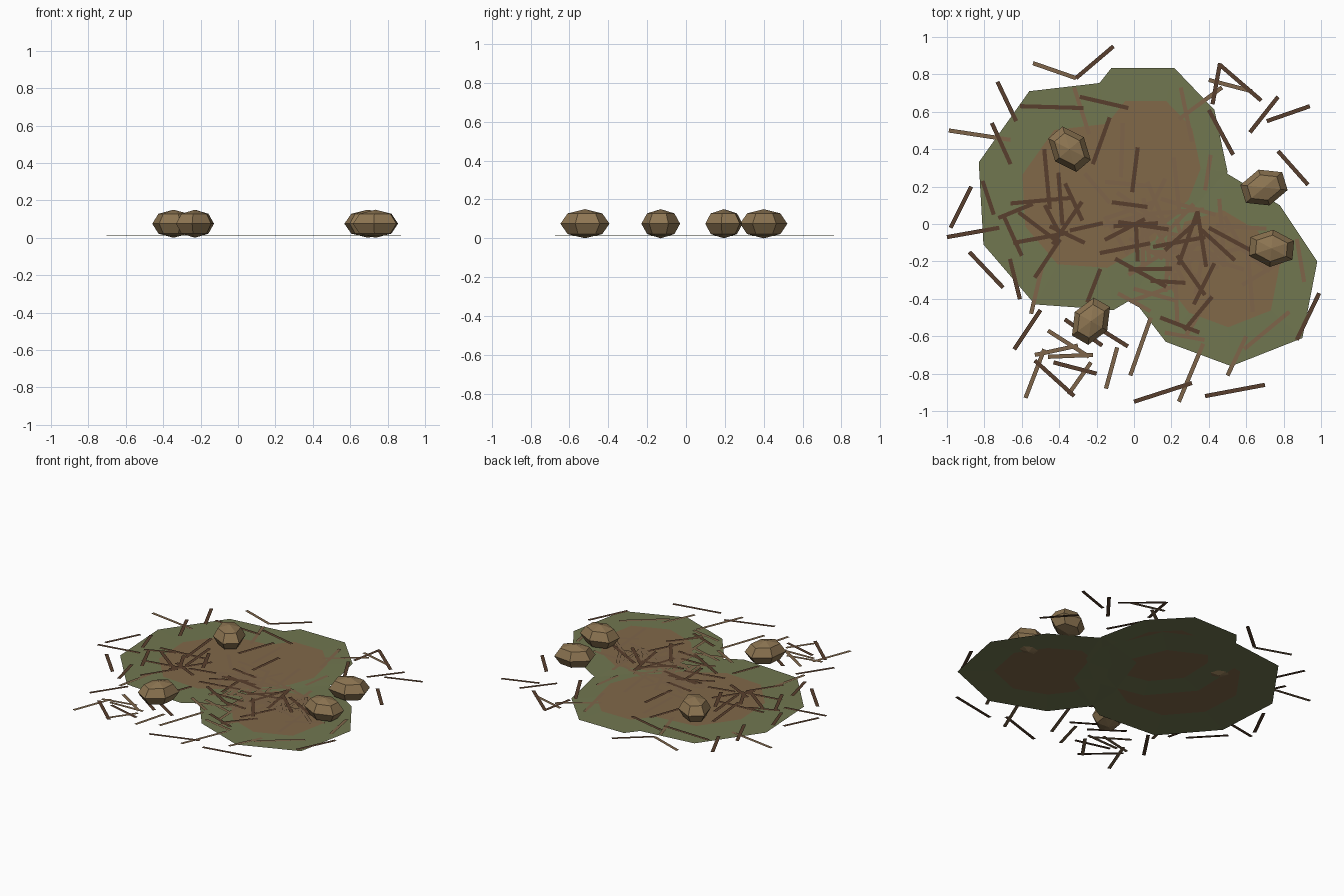
import bpy, bmesh, math, random
from mathutils import Matrix

if "Cube" in bpy.data.objects:
    bpy.data.objects.remove(bpy.data.objects["Cube"])

random.seed(7)


def material(name, rgb):
    m = bpy.data.materials.new(name)
    lin = [((c / 255 + 0.055) / 1.055) ** 2.4 for c in rgb]
    m.diffuse_color = (*lin, 1)
    m.use_nodes = True
    m.node_tree.nodes["Principled BSDF"].inputs["Base Color"].default_value = m.diffuse_color
    return m


MOSS = material("moss green", (113, 119, 80))
SOIL = material("soil brown", (129, 104, 73))
DARK = material("dark twig", (88, 63, 45))
LIGHT = material("light twig", (126, 101, 74))
STONE = material("stone brown", (141, 117, 82))


def finish(name, bm, *mats):
    me = bpy.data.meshes.new(name)
    bm.to_mesh(me)
    bm.free()
    for m in mats:
        me.materials.append(m)
    ob = bpy.data.objects.new(name, me)
    bpy.context.collection.objects.link(ob)
    return ob


# Ground patches: a moss ring around a slightly raised soil centre
def patch(name, center, ratio, points):
    bm = bmesh.new()
    cx, cy = center
    outer = [bm.verts.new((x, y, 0.012)) for x, y in points]
    inner = [bm.verts.new((cx + (x - cx) * ratio, cy + (y - cy) * ratio, 0.0145))
             for x, y in points]
    n = len(points)
    for i in range(n):
        j = (i + 1) % n
        bm.faces.new((outer[i], outer[j], inner[j], inner[i]))
    bm.faces.new(inner).material_index = 1
    finish(name, bm, MOSS, SOIL)


patch("ground_patch_left", (-0.2, 0.15), 0.63,
      [(0.42, 0.18), (0.25, 0.57), (-0.13, 0.76), (-0.56, 0.71), (-0.83, 0.33),
       (-0.805, -0.11), (-0.53, -0.43), (-0.11, -0.46), (0.3, -0.22)])
patch("ground_patch_back", (0.09, 0.33), 0.65,
      [(0.5, 0.28), (0.43, 0.61), (0.215, 0.835), (-0.12, 0.835), (-0.37, 0.52),
       (-0.38, 0.16), (-0.16, -0.1), (0.17, -0.17), (0.4, 0.02)])
patch("ground_patch_right", (0.48, -0.24), 0.6,
      [(0.98, -0.2), (0.78, 0.1), (0.48, 0.28), (0.13, 0.18), (0.0, -0.2),
       (0.0, -0.41), (0.17, -0.63), (0.52, -0.76), (0.9, -0.61)])


# Twigs: thin flat strips given by their end points
def twigs(name, mat, ends, z, width=0.022):
    bm = bmesh.new()
    for k, (x1, y1, x2, y2) in enumerate(ends):
        length = math.hypot(x2 - x1, y2 - y1)
        ox, oy = -(y2 - y1) / length * width / 2, (x2 - x1) / length * width / 2
        h = z + k * 0.00003
        bm.faces.new([bm.verts.new(p) for p in (
            (x1 - ox, y1 - oy, h), (x2 - ox, y2 - oy, h),
            (x2 + ox, y2 + oy, h), (x1 + ox, y1 + oy, h))])
    finish(name, bm, mat)


# Dense litter thrown at random over the middle
def litter(count, cx, cy, spread, shortest, longest):
    out = []
    for _ in range(count):
        x, y = random.gauss(cx, spread), random.gauss(cy, spread)
        a, l = random.uniform(0, math.pi), random.uniform(shortest, longest) / 2
        dx, dy = math.cos(a) * l, math.sin(a) * l
        out.append((x - dx, y - dy, x + dx, y + dy))
    return out


dark_ends = [
    (-.31, .78, -.11, .95), (-.73, .76, -.63, .55), (-.76, .54, -.66, .32),
    (-.98, -.02, -.87, .2), (-1, -.07, -.72, -.02), (-.88, -.15, -.7, -.34),
    (-.64, -.67, -.5, -.46), (-.53, -.73, -.32, -.92), (-.43, -.74, -.2, -.8),
    (-.37, -.51, -.17, -.65), (0, -.95, .31, -.85), (.38, -.92, .7, -.86),
    (.87, -.62, .99, -.37), (.77, .39, .93, .21), (.62, .49, .77, .68),
    (.71, .55, .94, .63), (.42, .64, .46, .86), (.46, .85, .68, .66),
    (.4, .61, .53, .37), (-.61, .63, -.27, .62), (-.29, .68, -.03, .62),
    (-.13, .57, -.22, .32), (.02, .41, -.01, .17), (-.48, .4, -.45, .08),
    (-.66, .11, -.33, .14), (-.81, .23, -.75, .05), (-.7, .05, -.6, -.17),
    (-.25, -.42, -.18, -.24), (.14, -.5, .35, -.58), (.01, .01, .02, -.2),
    (.32, -.43, .43, -.21), (.4, -.02, .66, -.16)]
light_ends = [
    (-.54, .86, -.31, .78), (-.99, .5, -.66, .45), (-.58, -.93, -.48, -.67),
    (-.35, -.91, -.23, -.74), (-.15, -.88, -.09, -.66), (-.02, -.81, .09, -.5),
    (.24, -.95, .37, -.64), (.4, .77, .63, .71), (-.53, -.7, -.3, -.65),
    (-.46, -.71, -.22, -.7), (-.46, -.57, -.24, -.71), (-.55, -.48, -.49, -.22),
    (.24, .56, .47, .73), (.25, .73, .31, .44), (-.06, .54, -.07, .25),
    (-.32, .73, -.24, .48), (.5, -.81, .6, -.6), (.87, -.08, .91, -.31),
    (.41, .37, .38, .18)]
twigs("dark_twigs", DARK,
      dark_ends + litter(12, -.4, -.05, .14, .17, .3) + litter(16, .2, -.17, .17, .17, .32), 0.018)
twigs("light_twigs", LIGHT,
      light_ends + litter(26, .1, -.02, .15, .18, .34) + litter(26, .38, -.27, .17, .18, .32), 0.0165)

# Stones: stretched six-sided spheres
for k, (x, y, angle) in enumerate([(-.345, .4, -50), (.695, .195, 17),
                                   (.735, -.13, -5), (-.23, -.52, 60)]):
    bm = bmesh.new()
    bmesh.ops.create_uvsphere(
        bm, u_segments=6, v_segments=4, radius=1,
        matrix=Matrix.Translation((x, y, 0.075))
        @ Matrix.Rotation(math.radians(angle), 4, 'Z')
        @ Matrix.Diagonal((0.135, 0.1, 0.075, 1)))
    finish(f"stone_{k + 1}", bm, STONE)
